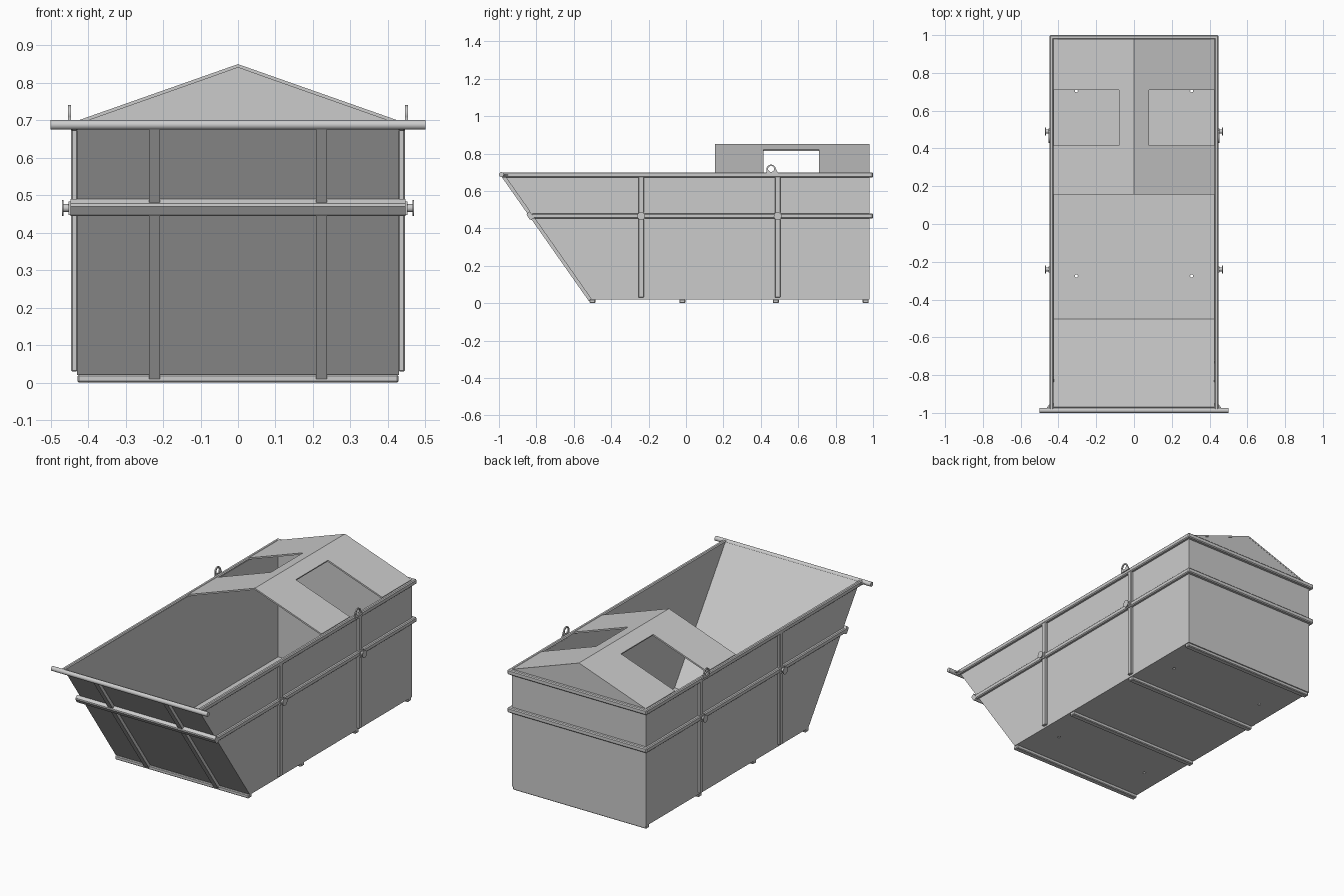
import bpy, bmesh
from math import pi, cos, sin
from mathutils import Vector

if "Cube" in bpy.data.objects:
    bpy.data.objects.remove(bpy.data.objects["Cube"])


def finish(name, bm):
    bmesh.ops.recalc_face_normals(bm, faces=bm.faces)
    me = bpy.data.meshes.new(name)
    bm.to_mesh(me)
    bm.free()
    ob = bpy.data.objects.new(name, me)
    bpy.context.collection.objects.link(ob)
    return ob


def box(name, x0, x1, y0, y1, z0, z1, bevel=0.0):
    bm = bmesh.new()
    bmesh.ops.create_cube(bm, size=1)
    for v in bm.verts:
        v.co = Vector(((x0 + x1) / 2 + v.co.x * (x1 - x0),
                       (y0 + y1) / 2 + v.co.y * (y1 - y0),
                       (z0 + z1) / 2 + v.co.z * (z1 - z0)))
    if bevel:
        bmesh.ops.bevel(bm, geom=bm.edges[:], offset=bevel, segments=1, affect='EDGES')
    return finish(name, bm)


def prism(name, pts, a, b, axis='X'):
    """Extrude a profile (yz for X, xz for Y, xy for Z) from a to b."""
    place = {'X': lambda p, t: (t, p[0], p[1]), 'Y': lambda p, t: (p[0], t, p[1]),
             'Z': lambda p, t: (p[0], p[1], t)}[axis]
    bm = bmesh.new()
    f = bm.faces.new([bm.verts.new(place(p, a)) for p in pts])
    r = bmesh.ops.extrude_face_region(bm, geom=[f])
    d = Vector(place((0, 0), b - a))
    bmesh.ops.translate(bm, vec=d, verts=[v for v in r['geom'] if isinstance(v, bmesh.types.BMVert)])
    return finish(name, bm)


def rod(name, loc, r, length, axis='X', n=24):
    rot = (0, pi / 2, 0) if axis == 'X' else (0, 0, 0)
    bpy.ops.mesh.primitive_cylinder_add(vertices=n, radius=r, depth=length, location=loc, rotation=rot)
    ob = bpy.context.object
    ob.name = name
    bpy.ops.object.shade_smooth_by_angle()
    return ob


def mirror(ob):
    ob.modifiers.new("mirror", 'MIRROR')
    return ob


def cut(ob, cutter):
    m = ob.modifiers.new("hole", 'BOOLEAN')
    m.object = cutter
    m.operation = 'DIFFERENCE'
    cutter.hide_render = True
    cutter.hide_set(True)


def slope(z, out=0.0):
    """Point on the sloping front plate at height z, pushed outward."""
    return (-0.505 - 0.47 * (z - 0.02) / 0.67 - 0.818 * out, z - 0.575 * out)


# Open tub: floor, sloping front, back and sides as one sheet with thickness
bm = bmesh.new()
prof = [slope(0.69), slope(0.02), (0.98, 0.02), (0.98, 0.69)]
L = [bm.verts.new((-0.43, y, z)) for y, z in prof]
R = [bm.verts.new((0.43, y, z)) for y, z in prof]
bm.faces.new(L)
bm.faces.new(R[::-1])
for i in range(3):
    bm.faces.new((L[i], R[i], R[i + 1], L[i + 1]))
tub = finish("tub", bm)
down = tub.data.polygons[3].normal.z < 0
s = tub.modifiers.new("sheet", 'SOLIDIFY')
s.thickness = 0.006
s.offset = -1 if down else 1
s.use_even_offset = True
# Drain holes
for x in (-0.305, 0.305):
    for y in (-0.275, 0.705):
        cut(tub, rod("drain_cutter", (x, y, 0.02), 0.008, 0.06, 'Z', 12))

# Cross bars under the floor
for y in (-0.5, -0.02, 0.48, 0.96):
    box("floor_runner", -0.428, 0.428, y - 0.016, y + 0.016, 0, 0.022, 0.004)

# Horizontal rails on sides and back
for label, z0, z1, y0 in (("top", 0.672, 0.70, -0.985), ("middle", 0.452, 0.48, -0.825)):
    mirror(box(label + "_side_rail", 0.426, 0.447, y0, 0.998, z0, z1, 0.005))
    box(label + "_back_rail", -0.447, 0.447, 0.976, 1.0, z0, z1, 0.005)

# Upright side ribs with end-plated studs
for y in (-0.24, 0.49):
    mirror(box("side_rib", 0.428, 0.445, y - 0.015, y + 0.015, 0.03, 0.68, 0.003))
    mirror(box("stud_block", 0.43, 0.452, y - 0.016, y + 0.016, 0.448, 0.484))
    mirror_pin = rod("stud_pin", (0.455, y, 0.466), 0.011, 0.03)
    plate = rod("stud_plate", (0.468, y, 0.466), 0.021, 0.004)
    for ob in (mirror_pin, plate):
        bpy.ops.object.select_all(action='DESELECT')
        ob.select_set(True)
        bpy.context.view_layer.objects.active = ob
        bpy.ops.object.transform_apply(location=True, rotation=True, scale=True)
        mirror(ob)

# Front ribs, front rail and lifting tube on the slope
rib = [slope(0.69), slope(0.02), slope(0.02, 0.017), slope(0.69, 0.017)]
mirror(prism("front_rib", rib, 0.208, 0.238))
rail = [slope(0.457), slope(0.457, 0.02), slope(0.463, 0.025), slope(0.485, 0.025),
        slope(0.49, 0.02), slope(0.49)]
prism("front_middle_rail", rail, -0.447, 0.447)
rod("front_tube", (0, -0.987, 0.688), 0.013, 1.0)
mirror(prism("tube_gusset", [(0.445, -0.978), (0.465, -0.978), (0.445, -0.95)], 0.682, 0.688, 'Z'))

# Gabled roof with two hatch openings
xs, ys = (0, 0.08, 0.427), (0.155, 0.415, 0.71, 0.98)
bm = bmesh.new()
g = [[bm.verts.new((x, y, 0.85 - 0.352 * x)) for y in ys] for x in xs]
for i in range(2):
    for j in range(3):
        if (i, j) != (1, 1):
            bm.faces.new((g[i][j], g[i + 1][j], g[i + 1][j + 1], g[i][j + 1]))
roof = finish("roof", bm)
up = roof.data.polygons[0].normal.z > 0
mirror(roof)
s = roof.modifiers.new("sheet", 'SOLIDIFY')
s.thickness = 0.009
s.offset = -1 if up else 1
prism("back_gable", [(-0.427, 0.692), (0.427, 0.692), (0.0, 0.842)], 0.972, 0.979, 'Y')

# Lifting eyes on the top rail
eye = [(0.455 + 0.025 * cos(a), 0.716 + 0.025 * sin(a))
       for a in [pi * (0.1 + k / 15) for k in range(16)]]
lug = mirror(prism("lifting_eye", [(0.495, 0.69)] + eye + [(0.43, 0.69)], 0.446, 0.453))
for x in (-0.45, 0.45):
    cut(lug, rod("eye_cutter", (x, 0.455, 0.718), 0.016, 0.05))
